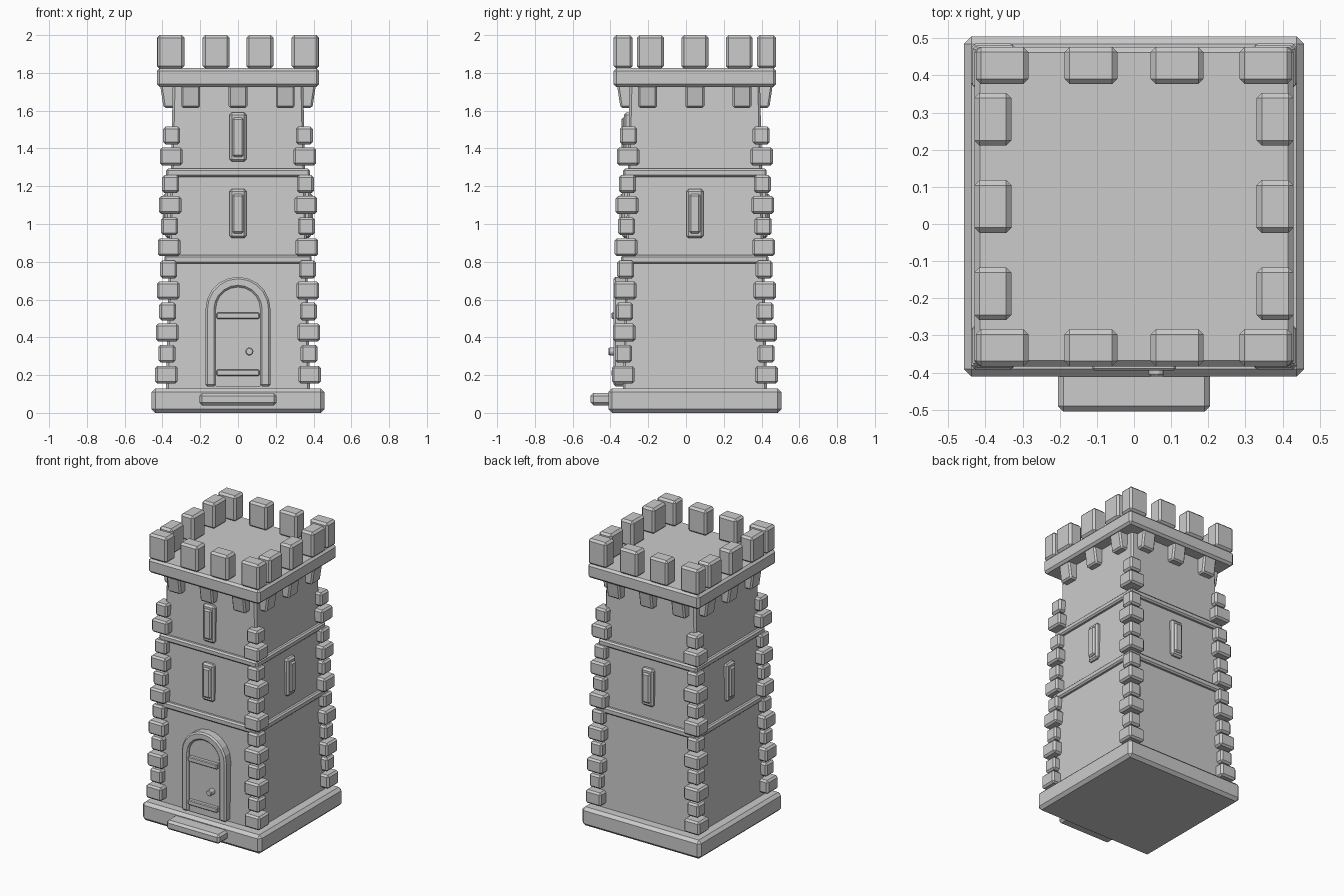
import bpy, bmesh
from math import pi, sin, cos, radians
from mathutils import Matrix, Vector

cube = bpy.data.objects.get("Cube")
if cube:
    bpy.data.objects.remove(cube, do_unlink=True)

stone = bpy.data.materials.new("grey stone")
stone.use_nodes = True
stone.diffuse_color = (0.6, 0.6, 0.6, 1)
stone.node_tree.nodes["Principled BSDF"].inputs["Base Color"].default_value = (0.6, 0.6, 0.6, 1)

CY = 0.047                                   # tower centre in y
TOWER = Matrix.Translation((0, CY, 0))
SIDES = {"front": 0, "left": 90, "back": 180, "right": 270}


def turned(side):
    return TOWER @ Matrix.Rotation(radians(SIDES[side]), 4, "Z")


def wall(z):
    """Half width of the tapering tower at height z."""
    return 0.384 - 0.0224 * z


def finish(name, bm, matrix, bevel):
    bmesh.ops.recalc_face_normals(bm, faces=bm.faces)
    mesh = bpy.data.meshes.new(name)
    bm.to_mesh(mesh)
    bm.free()
    mesh.materials.append(stone)
    ob = bpy.data.objects.new(name, mesh)
    ob.matrix_world = matrix
    bpy.context.collection.objects.link(ob)
    if bevel:
        mod = ob.modifiers.new("chamfer", "BEVEL")
        mod.width = bevel
        mod.segments = 1
        mod.limit_method = "ANGLE"
    return ob


def box(name, low, high, matrix=TOWER, bevel=0.012, shape=None):
    """Box between two corners; shape may move each vertex."""
    bm = bmesh.new()
    bmesh.ops.create_cube(bm, size=1)
    low, high = Vector(low), Vector(high)
    for v in bm.verts:
        v.co = Vector(l + (c + 0.5) * (h - l) for l, h, c in zip(low, high, v.co))
        if shape:
            shape(v.co)
    return finish(name, bm, matrix, bevel)


def slab(name, half, z0, z1, bevel=0.012):
    return box(name, (-half, -half, z0), (half, half, z1), bevel=bevel)


def arch(radius, spring, foot, steps=10):
    """Outline of a round-topped opening, from right foot to left foot."""
    top = [(radius * cos(pi * i / steps), spring + radius * sin(pi * i / steps))
           for i in range(steps + 1)]
    return [(radius, foot)] + top + [(-radius, foot)]


def extrude(name, faces, y0, y1, bevel):
    """Extrude flat x-z polygons from y0 to y1."""
    bm = bmesh.new()
    for points in faces:
        bm.faces.new([bm.verts.new((x, y0, z)) for x, z in points])
    bmesh.ops.remove_doubles(bm, verts=bm.verts, dist=1e-5)
    out = bmesh.ops.extrude_face_region(bm, geom=bm.faces[:])
    for v in out["geom"]:
        if isinstance(v, bmesh.types.BMVert):
            v.co.y = y1
    return finish(name, bm, Matrix(), bevel)


# Plinth and doorstep
slab("plinth", 0.458, 0, 0.13, 0.02)
box("doorstep", (-0.205, -0.505, 0.04), (0.205, -0.3, 0.105), Matrix(), 0.015)


# Tapering tower body
def taper_body(co):
    co.x *= wall(co.z)
    co.y *= wall(co.z)


box("tower_body", (-1, -1, 0.1), (1, 1, 1.75), shape=taper_body)

# String courses
slab("lower_string_course", 0.39, 0.79, 0.835, 0.01)
slab("upper_string_course", 0.38, 1.25, 1.293, 0.01)

# Corner stones, alternating large and small
PITCH = 0.1115
for start, count in ((0.155, 6), (0.83, 4), (1.31, 2)):
    for i in range(count):
        z = start + i * PITCH
        h = 0.045 if i % 2 else 0.06
        c = wall(z + 0.047)
        for sx in (-1, 1):
            for sy in (-1, 1):
                box("corner_stone", (sx * c - h, sy * c - h, z),
                    (sx * c + h, sy * c + h, z + 0.094))

# Parapet floor
slab("parapet_slab", 0.43, 1.725, 1.825, 0.015)


# Corbels under the parapet, narrowing towards the wall foot
def taper_corbel(co):
    if co.z < 1.65 and co.y < -0.38:
        co.y += 0.018


for side in SIDES:
    for x in (-0.25, 0, 0.25):
        box("corbel", (x - 0.05, -0.412, 1.615), (x + 0.05, -0.32, 1.735),
            turned(side), 0.01, taper_corbel)

# Merlons: four on front and back, three between them on each side
for s in (-1, 1):
    rows = [(x, s * 0.38, 0.071, 0.05) for x in (-0.355, -0.116, 0.116, 0.355)]
    rows += [(s * 0.38, y, 0.05, 0.071) for y in (-0.235, 0, 0.235)]
    for x, y, hx, hy in rows:
        box("merlon", (x - hx, y - hy, 1.822), (x + hx, y + hy, 2), bevel=0.014)

# Windows: frame with a raised slit panel
for side, z in [(s, 0.925) for s in SIDES] + [("front", 1.33)]:
    face = wall(z + 0.13)
    m = turned(side)
    box("window_frame", (-0.045, -face - 0.025, z), (0.045, -face + 0.03, z + 0.26), m, 0.012)
    box("window_slit", (-0.03, -face - 0.038, z + 0.026), (0.03, -face, z + 0.234), m, 0.01)

# Door surround, leaf, bands and knob
outer, inner = arch(0.172, 0.548, 0.14), arch(0.118, 0.548, 0.14)
ring = [(outer[i], outer[i + 1], inner[i + 1], inner[i]) for i in range(len(outer) - 1)]
extrude("door_surround", ring, -0.3, -0.383, 0.01)
extrude("door_leaf", [arch(0.12, 0.548, 0.14)], -0.3, -0.368, 0)
for z in (0.195, 0.498):
    box("door_band", (-0.113, -0.394, z), (0.113, -0.35, z + 0.034), Matrix(), 0.005)
bm = bmesh.new()
bmesh.ops.create_cone(bm, cap_ends=True, segments=10, radius1=0.022, radius2=0.022, depth=0.05)
finish("door_knob", bm, Matrix.Translation((0.06, -0.385, 0.325)) @ Matrix.Rotation(pi / 2, 4, "X"), 0.005)
